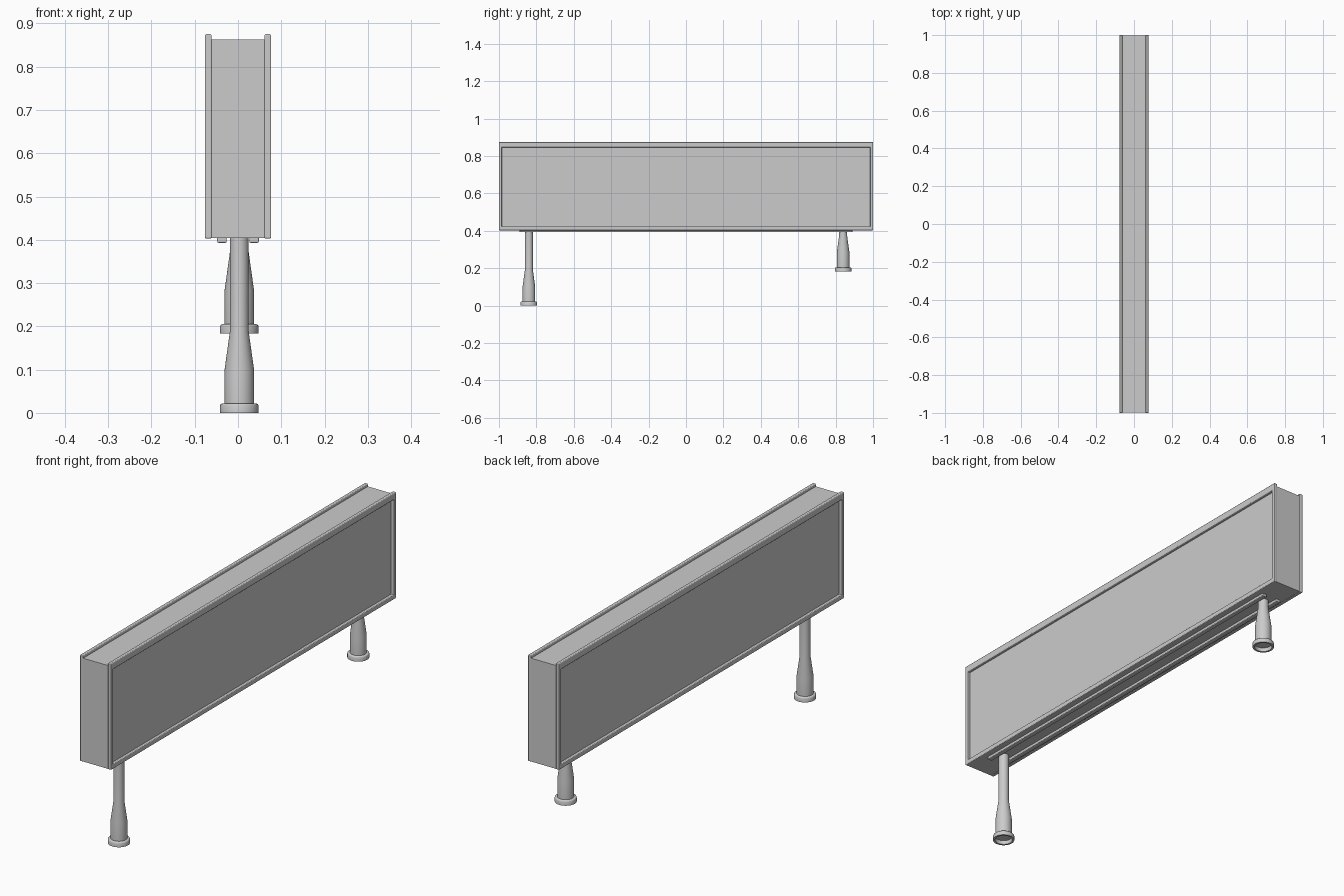
import bpy, bmesh
from math import pi, radians
from mathutils import Matrix

if "Cube" in bpy.data.objects:
    bpy.data.objects.remove(bpy.data.objects["Cube"])

HALF_X, HALF_Y = 0.0765, 1.0
BOTTOM, TOP = 0.403, 0.875


def finish(name, bm, bevel=0.0, smooth=False):
    bmesh.ops.recalc_face_normals(bm, faces=bm.faces)
    mesh = bpy.data.meshes.new(name)
    bm.to_mesh(mesh)
    bm.free()
    obj = bpy.data.objects.new(name, mesh)
    bpy.context.collection.objects.link(obj)
    if bevel:
        mod = obj.modifiers.new("edge_bevel", "BEVEL")
        mod.width, mod.segments = bevel, 3
        mod.limit_method = "ANGLE"
    if smooth:
        bpy.ops.object.select_all(action="DESELECT")
        obj.select_set(True)
        bpy.context.view_layer.objects.active = obj
        bpy.ops.object.shade_smooth_by_angle(angle=radians(35))
    return obj


def box(name, lo, hi, bevel=0.0):
    bm = bmesh.new()
    size = [b - a for a, b in zip(lo, hi)]
    mid = [(a + b) / 2 for a, b in zip(lo, hi)]
    bmesh.ops.create_cube(bm, size=1, matrix=Matrix.Translation(mid) @ Matrix.Diagonal((*size, 1)))
    return finish(name, bm, bevel)


def frame(name, side):
    """Rectangular picture-frame ring on one long side."""
    bm = bmesh.new()
    x = side * 0.061

    def rect(y, z0, z1):
        return [bm.verts.new((x, a, b)) for a, b in ((-y, z0), (y, z0), (y, z1), (-y, z1))]

    outer = rect(HALF_Y, BOTTOM, TOP)
    inner = rect(0.984, 0.424, 0.845)
    faces = [bm.faces.new((outer[i], outer[(i + 1) % 4], inner[(i + 1) % 4], inner[i])) for i in range(4)]
    geom = bmesh.ops.extrude_face_region(bm, geom=faces, use_keep_orig=True)["geom"]
    verts = [g for g in geom if isinstance(g, bmesh.types.BMVert)]
    bmesh.ops.translate(bm, verts=verts, vec=(side * HALF_X - x, 0, 0))
    return finish(name, bm, 0.003)


def leg(name, y, z0):
    """Lathed post with a flared sleeve and a hollow-bottomed foot."""
    profile = [(0, 0.016), (0.034, 0.016), (0.036, 0), (0.0445, 0), (0.0445, 0.017),
               (0.043, 0.020), (0.040, 0.022), (0.034, 0.022), (0.034, 0.10),
               (0.0215, 0.19), (0.0215, BOTTOM + 0.002 - z0), (0, BOTTOM + 0.002 - z0)]
    bm = bmesh.new()
    verts = [bm.verts.new((r, 0, z)) for r, z in profile]
    edges = [bm.edges.new(pair) for pair in zip(verts, verts[1:])]
    bmesh.ops.spin(bm, geom=verts + edges, cent=(0, 0, 0), axis=(0, 0, 1),
                   angle=2 * pi, steps=32)
    bmesh.ops.remove_doubles(bm, verts=bm.verts, dist=1e-5)
    obj = finish(name, bm, smooth=True)
    obj.location = (0.003, y, z0)


# Main cabinet, set just inside the side frames
box("cabinet", (-0.064, -0.999, BOTTOM + 0.001), (0.064, 0.999, 0.863))

# Side frames and bottom rails, one pair on each side
for side, label in ((-1, "left"), (1, "right")):
    frame(label + "_frame", side)
    a, b = sorted((side * 0.026, side * 0.048))
    box(label + "_bottom_rail", (a, -0.89, 0.393), (b, 0.89, BOTTOM + 0.004), 0.003)

# Legs: long one at the front, short one at the back for sloping ground
leg("front_leg", -0.84, 0.0)
leg("rear_leg", 0.84, 0.183)
